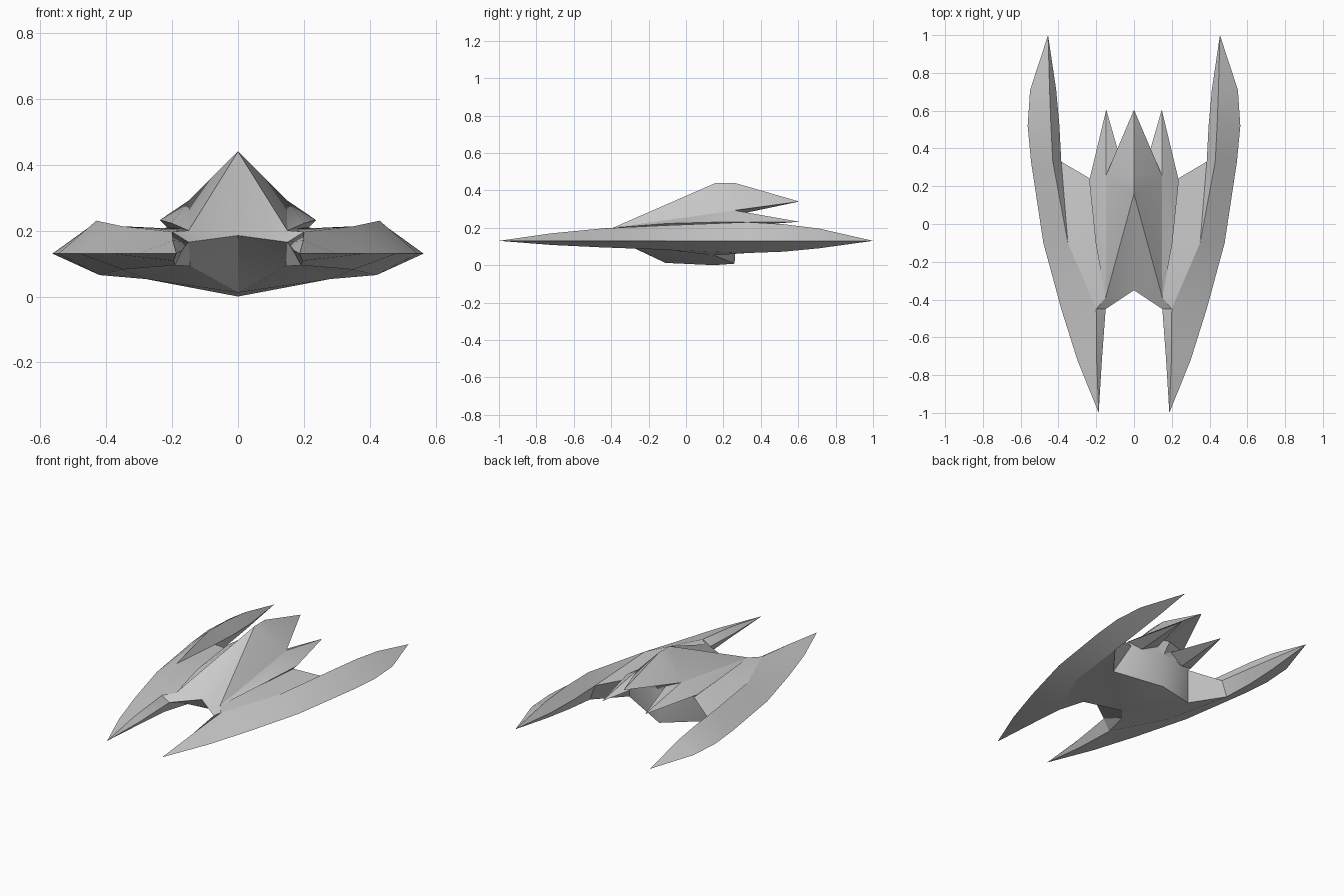
import bpy, bmesh

if "Cube" in bpy.data.objects:
    bpy.data.objects.remove(bpy.data.objects["Cube"])


def make_object(name, polys, angle=0.45):
    """Build a closed mesh from coordinate polygons, welding shared corners."""
    bm = bmesh.new()
    for poly in polys:
        bm.faces.new([bm.verts.new(p) for p in poly])
    bmesh.ops.remove_doubles(bm, verts=bm.verts, dist=0.0005)
    bmesh.ops.recalc_face_normals(bm, faces=bm.faces)
    mesh = bpy.data.meshes.new(name)
    bm.to_mesh(mesh)
    bm.free()
    obj = bpy.data.objects.new(name, mesh)
    bpy.context.collection.objects.link(obj)
    bpy.ops.object.select_all(action='DESELECT')
    obj.select_set(True)
    bpy.context.view_layer.objects.active = obj
    bpy.ops.object.shade_smooth_by_angle(angle=angle)
    return obj


def flip(poly):
    return [(-x, y, z) for x, y, z in poly]


# Wing stations: y, outer x, ridge (x, z), inner edge (x, z), belly (x, z)
stations = [
    (-0.72, 0.300, 0.198, 0.170, 0.170, 0.140, 0.195, 0.108),
    (-0.45, 0.385, 0.200, 0.196, 0.150, 0.165, 0.190, 0.095),
    (-0.10, 0.480, 0.350, 0.213, 0.330, 0.170, 0.350, 0.082),
    (0.33, 0.545, 0.430, 0.230, 0.385, 0.160, 0.420, 0.065),
    (0.52, 0.563, 0.440, 0.219, 0.395, 0.145, 0.435, 0.072),
    (0.71, 0.550, 0.447, 0.196, 0.412, 0.135, 0.445, 0.090),
]
rings = [[(o, y, 0.13), (rx, y, rz), (ix, y, iz), (bx, y, bz)]
         for y, o, rx, rz, ix, iz, bx, bz in stations]
nose, tail = (0.187, -1.0, 0.13), (0.455, 1.0, 0.13)
wing = []
for k in range(4):
    n = (k + 1) % 4
    wing.append([nose, rings[0][k], rings[0][n]])
    wing += [[a[k], a[n], b[n], b[k]] for a, b in zip(rings, rings[1:])]
    wing.append([rings[-1][k], rings[-1][n], tail])
make_object("right_wing", wing)
make_object("left_wing", [flip(p) for p in wing])

# Spine, rear fin and keel corners on the centre line
peak, spine, fin = (0, 0.16, 0.44), (0, 0.26, 0.44), (0, 0.605, 0.34)
lip, keel0 = (0, -0.35, 0.185), (0, -0.11, 0.012)
keel1, keel2 = (0, 0.15, 0.0), (0, 0.26, 0.008)
stern, notch = (0, 0.27, 0.22), (0, 0.32, 0.28)
# Front corner and flank
cheek, lipside, jaw = (0.15, -0.39, 0.20), (0.15, -0.45, 0.165), (0.145, -0.28, 0.092)
flank, hip, shoulder = (0.203, -0.10, 0.223), (0.237, 0.23, 0.232), (0.147, 0.26, 0.293)
# Rear side spike
spike, spike_in, spike_low = (0.147, 0.605, 0.232), (0.05, 0.27, 0.25), (0.15, 0.25, 0.205)
# Web between body and wing, sharing the wing's corners
root0, root1, belly = (0.175, -0.10, 0.205), (0.215, 0.23, 0.21), (0.28, 0.15, 0.053)
r1, r2, i3 = rings[1][1], rings[2][1], rings[3][2]
b1, b2, b3 = (rings[i][3] for i in (1, 2, 3))

canopy = [
    (peak, cheek, lip), (cheek, root0, flank), (flank, root0, root1, hip),
    (cheek, flank, shoulder), (flank, hip, shoulder),
    (cheek, shoulder, peak), (peak, shoulder, spine),
]
front_lip = [
    (lip, cheek, lipside), (cheek, r1, lipside), (lip, lipside, jaw),
    (lip, jaw, keel0), (lipside, r1, b1, jaw),
]
underside = [
    (jaw, b1, b2), (jaw, b2, belly), (keel0, jaw, belly),
    (keel0, belly, keel1), (keel1, belly, keel2), (b2, b3, belly),
]
web = [
    (cheek, r1, r2), (cheek, r2, root0), (root0, r2, i3, root1),
    (r1, b1, b2, r2), (r2, b2, b3, i3), (belly, b3, i3, root1),
]
rear_spikes = [
    (spine, shoulder, fin), (shoulder, fin, notch), (shoulder, hip, spike),
    (hip, spike, spike_low), (spike, spike_low, spike_in), (spike, spike_in, shoulder),
]
rear_wall = [
    (shoulder, spike_in, notch), (notch, spike_in, stern), (spike_in, spike_low, stern),
    (spike_low, hip, root1), (root1, spike_low, stern),
    (stern, root1, keel2), (keel2, belly, root1),
]
half = canopy + front_lip + underside + web + rear_spikes + rear_wall
make_object("hull", half + [flip(p) for p in half])
